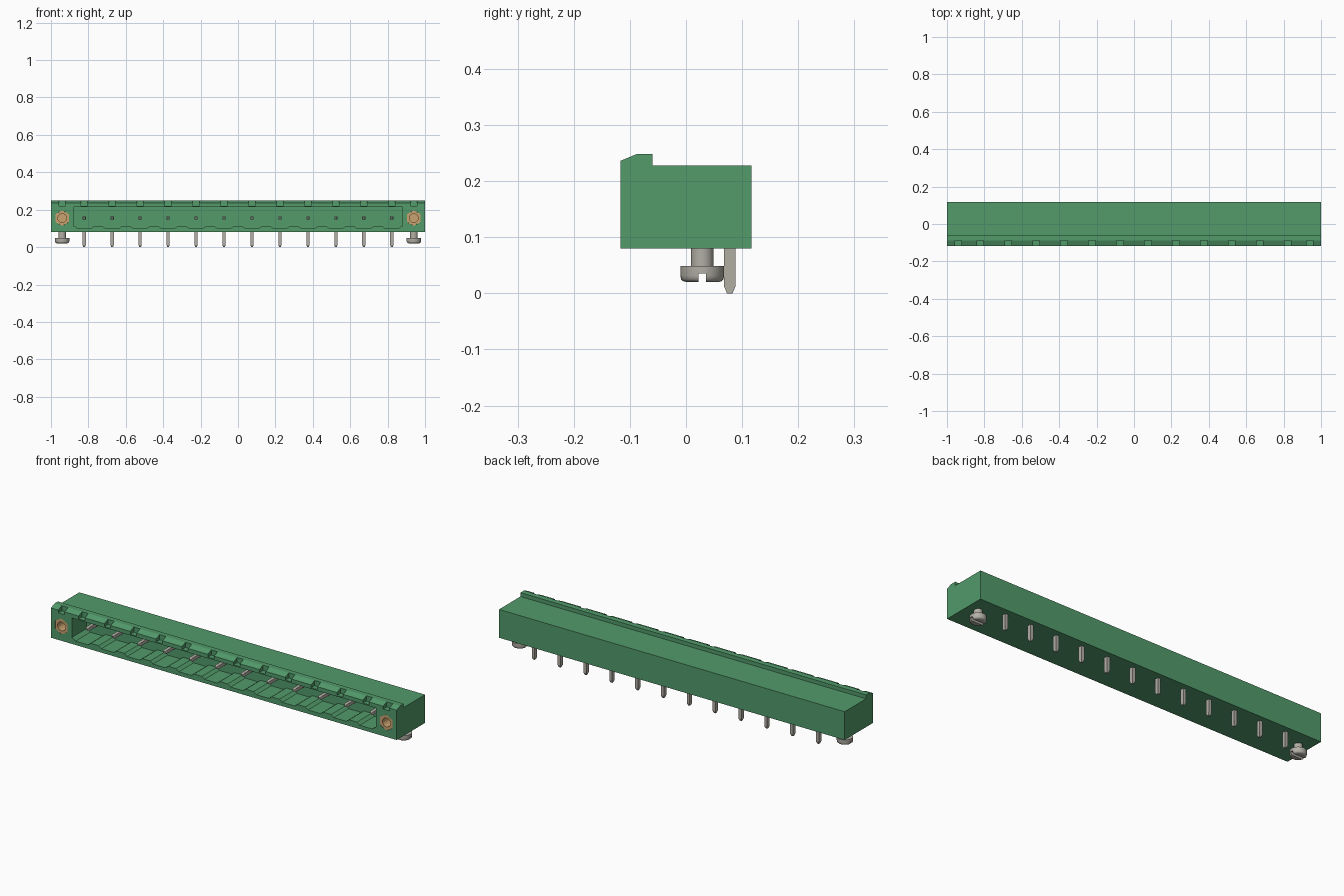
import bpy, bmesh, math
from mathutils import Matrix

cube = bpy.data.objects.get("Cube")
if cube:
    bpy.data.objects.remove(cube, do_unlink=True)


def material(name, rgb, rough=0.5):
    m = bpy.data.materials.new(name)
    m.use_nodes = True
    m.diffuse_color = (*rgb, 1)
    b = next(n for n in m.node_tree.nodes if n.type == 'BSDF_PRINCIPLED')
    b.inputs["Base Color"].default_value = (*rgb, 1)
    b.inputs["Roughness"].default_value = rough
    return m


GREEN = material("green plastic", (0.085, 0.325, 0.145))
METAL = material("tin grey", (0.45, 0.43, 0.38))
BRASS = material("brass", (0.58, 0.36, 0.16))


def finish(name, bm, mat):
    bmesh.ops.recalc_face_normals(bm, faces=bm.faces)
    me = bpy.data.meshes.new(name)
    bm.to_mesh(me)
    bm.free()
    if mat:
        me.materials.append(mat)
    ob = bpy.data.objects.new(name, me)
    bpy.context.collection.objects.link(ob)
    return ob


def prism(bm, pts, offset):
    """Extrude a closed outline of 3D points by an offset."""
    f = bm.faces.new([bm.verts.new(p) for p in pts])
    r = bmesh.ops.extrude_face_region(bm, geom=[f])
    bmesh.ops.translate(bm, vec=offset,
                        verts=[v for v in r["geom"] if isinstance(v, bmesh.types.BMVert)])


def box(bm, x0, x1, y0, y1, z0, z1):
    prism(bm, [(x0, y0, z0), (x1, y0, z0), (x1, y1, z0), (x0, y1, z0)], (0, 0, z1 - z0))


def lathe(bm, prof, steps=32):
    """Spin a (radius, height) profile about z; zero radii become poles."""
    vs = [bm.verts.new((r, 0, z)) for r, z in prof]
    es = [bm.edges.new(p) for p in zip(vs, vs[1:])]
    bmesh.ops.spin(bm, geom=vs + es, cent=(0, 0, 0), axis=(0, 0, 1),
                   angle=2 * math.pi, steps=steps)
    bmesh.ops.remove_doubles(bm, verts=bm.verts, dist=1e-5)


def cut(ob, bm):
    """Subtract a closed mesh from an object."""
    cutter = finish("cutter", bm, None)
    cutter.hide_render = True
    mod = ob.modifiers.new("cut", 'BOOLEAN')
    mod.operation, mod.solver, mod.object = 'DIFFERENCE', 'EXACT', cutter
    bpy.context.view_layer.objects.active = ob
    bpy.ops.object.modifier_apply(modifier=mod.name)
    bpy.data.objects.remove(cutter, do_unlink=True)


def smooth(ob):
    bpy.ops.object.select_all(action='DESELECT')
    ob.select_set(True)
    bpy.context.view_layer.objects.active = ob
    bpy.ops.object.shade_smooth_by_angle(angle=math.radians(35))


PITCH = 0.1495
PIN_X = [(i - 5.5) * PITCH for i in range(12)]
FRONT, BACK, CAVITY_BACK = -0.117, 0.117, 0.005
SCREW_X, NUT_Z = 0.94, 0.155

# Housing: side profile with the raised, chamfered front lip
bm = bmesh.new()
side = [(FRONT, 0.08), (BACK, 0.08), (BACK, 0.228), (-0.06, 0.228),
        (-0.06, 0.248), (-0.088, 0.248), (FRONT, 0.236)]
prism(bm, [(-1, y, z) for y, z in side], (2, 0, 0))
housing = finish("housing", bm, GREEN)

# Socket cavity with a dip in the floor under every pin
bm = bmesh.new()
floor = [(-0.88, 0.113)]
for x in PIN_X:
    floor += [(x + dx, z) for dx, z in ((-0.052, 0.112), (-0.036, 0.1), (0.036, 0.1), (0.052, 0.112))]
floor += [(0.88, 0.113), (0.88, 0.215), (-0.88, 0.215)]
prism(bm, [(x, FRONT - 0.05, z) for x, z in floor], (0, CAVITY_BACK - FRONT + 0.05, 0))
cut(housing, bm)

# Keying notches along the lip
bm = bmesh.new()
for x in PIN_X + [-SCREW_X, SCREW_X]:
    box(bm, x - 0.018, x + 0.018, FRONT - 0.05, -0.088, 0.221, 0.3)
cut(housing, bm)


def ring(radius, count, x, y, phase=0.0):
    return [(x + radius * math.sin(2 * math.pi * i / count + phase), y,
             NUT_Z + radius * math.cos(2 * math.pi * i / count + phase)) for i in range(count)]


# Hexagonal pockets for the nuts
bm = bmesh.new()
for s in (-1, 1):
    prism(bm, ring(0.042, 6, s * SCREW_X, FRONT - 0.05), (0, 0.13, 0))
cut(housing, bm)

# Threaded brass nuts, flush with the front
for s, label in ((1, "left"), (-1, "right")):
    bm = bmesh.new()
    prism(bm, ring(0.0418, 6, s * SCREW_X, FRONT + 0.001), (0, 0.078, 0))
    nut = finish(label + "_nut", bm, BRASS)
    bm = bmesh.new()
    prism(bm, ring(0.023, 24, s * SCREW_X, FRONT - 0.05), (0, 0.11, 0))
    cut(nut, bm)
    smooth(nut)

# Bent contact pins: horizontal contact, vertical solder leg with tapered tip
for i, x in enumerate(PIN_X):
    bm = bmesh.new()
    w = 0.0085
    box(bm, x - w, x + w, -0.066, CAVITY_BACK + 0.02, NUT_Z - w, NUT_Z + w)
    leg = [(0.068, 0.1), (0.088, 0.1), (0.088, 0.012), (0.083, 0), (0.073, 0), (0.068, 0.012)]
    prism(bm, [(x - w, y, z) for y, z in leg], (2 * w, 0, 0))
    for v in bm.verts:
        if v.co.z < 0.001:
            v.co.x = x + (v.co.x - x) * 0.55
    # Tapered contact tip
    tip = bmesh.ops.create_cone(bm, cap_ends=True, segments=4, radius1=w * 1.414,
                                radius2=w * 0.75, depth=0.01,
                                matrix=Matrix.Translation((x, -0.071, NUT_Z))
                                @ Matrix.Rotation(math.pi / 2, 4, 'X')
                                @ Matrix.Rotation(math.pi / 4, 4, 'Z'))
    finish("contact_pin_%02d" % (i + 1), bm, METAL)

# Slotted mounting screws under both ends
for s, label in ((1, "left"), (-1, "right")):
    bm = bmesh.new()
    lathe(bm, [(0, 0.02), (0.028, 0.02), (0.034, 0.0215), (0.0375, 0.025), (0.039, 0.031),
               (0.039, 0.049), (0.02, 0.049), (0.02, 0.085), (0, 0.085)])
    bmesh.ops.translate(bm, verts=bm.verts, vec=(s * SCREW_X, 0.029, 0))
    screw = finish(label + "_screw", bm, METAL)
    bm = bmesh.new()
    box(bm, s * SCREW_X - 0.06, s * SCREW_X + 0.06, 0.022, 0.036, 0, 0.035)
    cut(screw, bm)
    smooth(screw)
